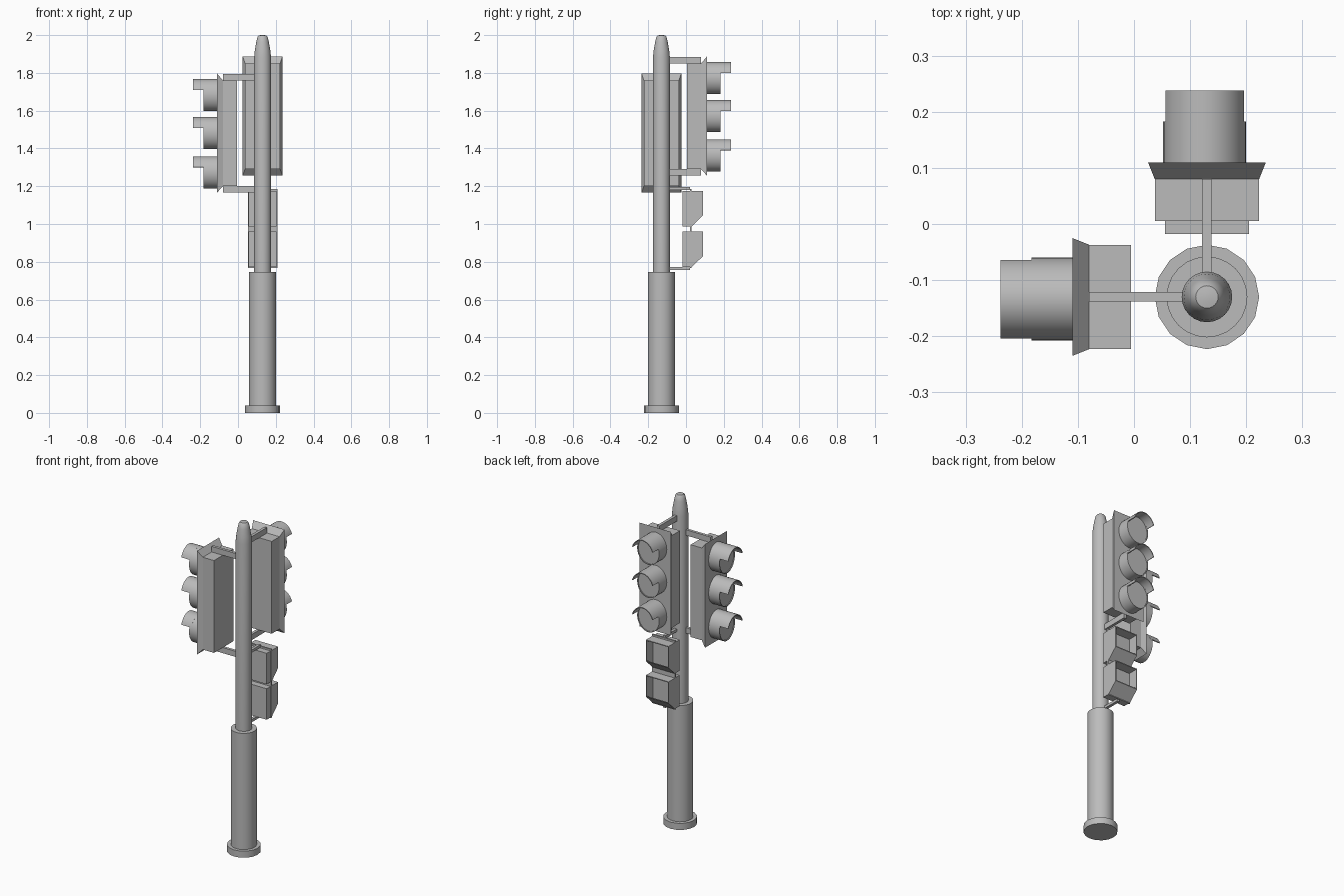
import bpy, bmesh, math
from mathutils import Matrix, Vector

cube = bpy.data.objects.get("Cube")
if cube:
    bpy.data.objects.remove(cube, do_unlink=True)

grey = bpy.data.materials.new("plain grey")
grey.use_nodes = True
colour = (0.5, 0.5, 0.5, 1)
grey.diffuse_color = colour
grey.node_tree.nodes["Principled BSDF"].inputs["Base Color"].default_value = colour

# The pole axis; everything is laid out relative to it
POLE = Matrix.Translation((0.13, -0.13, 0))


def finish(name, bm, matrix=POLE, smooth=False):
    bmesh.ops.recalc_face_normals(bm, faces=bm.faces)
    mesh = bpy.data.meshes.new(name)
    bm.to_mesh(mesh)
    bm.free()
    mesh.transform(matrix)
    mesh.materials.append(grey)
    ob = bpy.data.objects.new(name, mesh)
    bpy.context.collection.objects.link(ob)
    if smooth:
        bpy.ops.object.select_all(action="DESELECT")
        ob.select_set(True)
        bpy.context.view_layer.objects.active = ob
        bpy.ops.object.shade_smooth_by_angle(angle=math.radians(35))
    return ob


def loft(name, rings, matrix=POLE, smooth=False):
    """Skin a list of equal-length rings and cap both ends."""
    bm = bmesh.new()
    loops = [[bm.verts.new(p) for p in ring] for ring in rings]
    n = len(loops[0])
    for a, b in zip(loops, loops[1:]):
        for i in range(n):
            j = (i + 1) % n
            bm.faces.new((a[i], a[j], b[j], b[i]))
    bm.faces.new(loops[0])
    bm.faces.new(loops[-1])
    return finish(name, bm, matrix, smooth)


def rect(y, half, low, high):
    return [(-half, y, low), (half, y, low), (half, y, high), (-half, y, high)]


def box(name, half, y0, y1, low, high, matrix=POLE):
    return loft(name, [rect(y, half, low, high) for y in (y0, y1)], matrix)


def turned(name, profile, sides):
    angles = [math.tau * i / sides for i in range(sides)]
    return loft(name, [[(r * math.cos(a), r * math.sin(a), z) for a in angles]
                       for r, z in profile], POLE, True)


# Pole
turned("base_flange", [(0.093, 0), (0.093, 0.04)], 16)
turned("lower_column", [(0.072, 0.04), (0.072, 0.745)], 24)
turned("upper_pole", [(0.045, 0.745), (0.045, 1.88), (0.041, 1.92), (0.033, 1.965),
                      (0.027, 1.99), (0.02, 1.998), (0.008, 2.0)], 24)

# Lamp outline
RX, RZ, LAMP_X = 0.074, 0.085, -0.004


def lamp_point(angle, y, z, inset=0):
    return (LAMP_X + (RX - inset) * math.cos(angle), y,
            z + (RZ - inset) * math.sin(angle))


def signal_head(side, matrix):
    # Housing with a flared front
    loft(side + "_housing", [rect(0.135, 0.093, 1.29, 1.85),
                             rect(0.21, 0.093, 1.29, 1.85),
                             rect(0.24, 0.105, 1.257, 1.886)], matrix)
    for label, low in (("upper", 1.85), ("lower", 1.256)):
        box(f"{side}_{label}_bracket", 0.0085, 0.03, 0.21, low, low + 0.034, matrix)
    for label, z in (("top", 1.772), ("middle", 1.571), ("bottom", 1.363)):
        # Lamp barrel with a slightly sunk lens
        ring = [math.tau * i / 32 for i in range(32)]
        loft(f"{side}_{label}_lamp",
             [[lamp_point(a, y, z, inset) for a in ring]
              for y, inset in ((0.235, 0), (0.313, 0), (0.313, 0.005), (0.308, 0.005))],
             matrix, True)
        # Thin hood over the lens
        start = math.asin(0.33)
        steps = [start + (math.pi - 2 * start) * i / 16 for i in range(17)]
        loft(f"{side}_{label}_visor",
             [[lamp_point(a, 0.3, z), lamp_point(a, 0.368, z),
               lamp_point(a, 0.368, z, 0.005), lamp_point(a, 0.3, z, 0.005)]
              for a in steps], matrix, True)


signal_head("back", POLE)
signal_head("right", POLE @ Matrix.Translation((0, 0, -0.09))
            @ Matrix.Rotation(math.pi / 2, 4, "Z"))

# Pedestrian signal: two stacked boxes on a common backing plate
HALF = 0.076
box("crossing_plate", HALF + 0.002, 0.15, 0.16, 0.768, 1.185)
for label, top in (("upper", 1.175), ("lower", 0.96)):
    low = top - 0.188
    box(f"crossing_{label}_case", HALF - 0.001, 0.112, 0.15, low, top)
    box(f"crossing_{label}_hood_top", HALF, 0.16, 0.22, top - 0.005, top)
    outline = [(0.16, low), (0.22, low + 0.058), (0.22, top - 0.005), (0.16, top - 0.005)]
    for name, sign in (("left", 1), ("right", -1)):
        loft(f"crossing_{label}_{name}_cheek",
             [[(sign * x, y, z) for y, z in outline] for x in (HALF, HALF - 0.005)])
    # Sloping floor of the hood
    loft(f"crossing_{label}_hood_floor",
         [[(x, 0.16, low), (x, 0.22, low + 0.058), (x, 0.22, low + 0.063),
           (x, 0.16, low + 0.005)] for x in (-HALF + 0.005, HALF - 0.005)])
for label, low in (("upper", 1.18), ("lower", 0.757)):
    box(f"crossing_{label}_bracket", 0.0085, 0.03, 0.152, low, low + 0.016)
